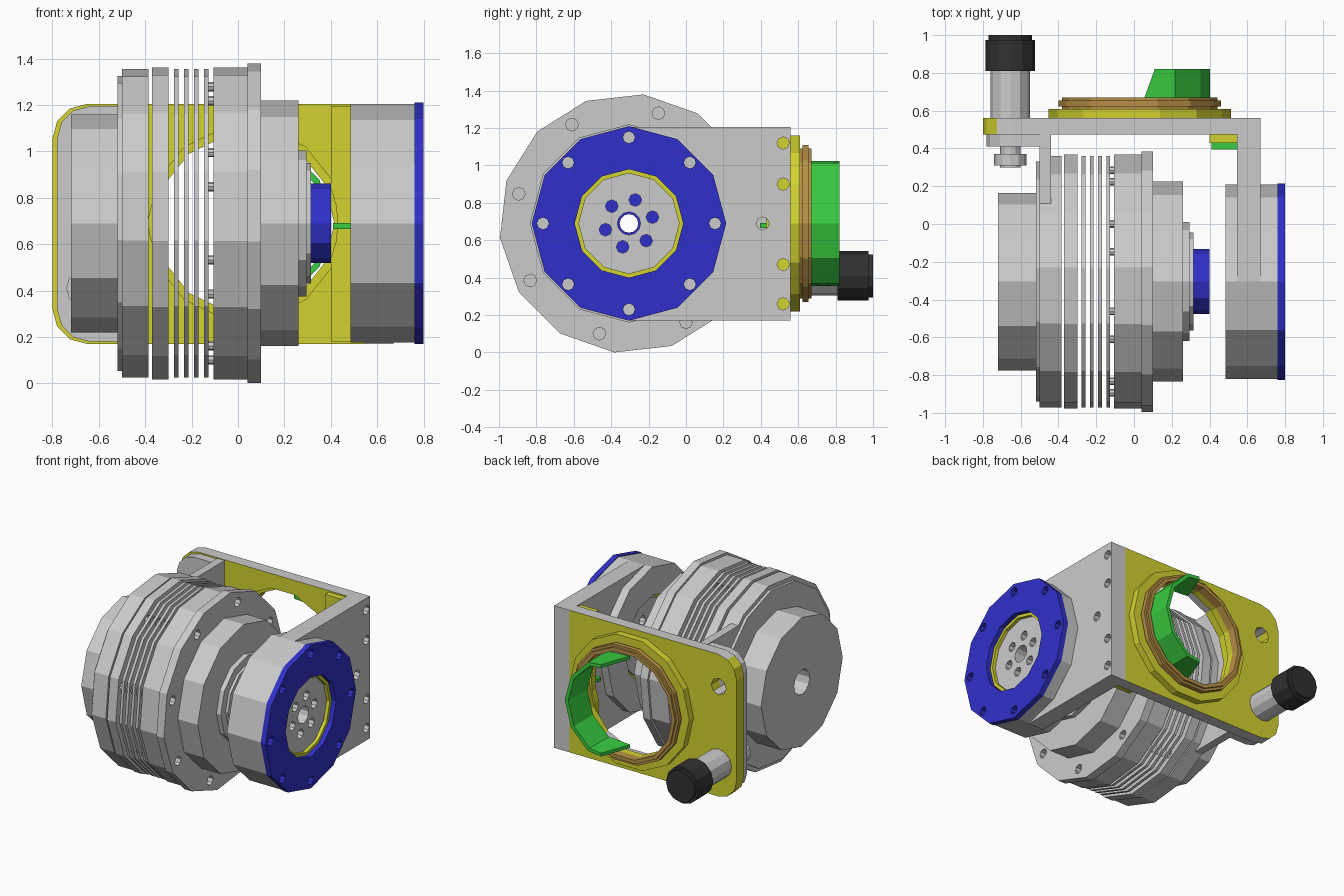
import bpy, bmesh
from math import sin, cos, radians, pi
from mathutils import Matrix

if "Cube" in bpy.data.objects:
    bpy.data.objects.remove(bpy.data.objects["Cube"])

CY, CZ = -0.305, 0.69          # main axis, running along x
YELLOW, BLUE, GREEN = (0.65, 0.65, 0.03, 1), (0.03, 0.03, 0.6, 1), (0.04, 0.6, 0.05, 1)
BROWN, BLACK, WHITE = (0.48, 0.28, 0.06, 1), (0.03, 0.03, 0.03, 1), (0.88, 0.88, 0.86, 1)
mats = {}


def material(color):
    if color not in mats:
        mats[color] = bpy.data.materials.new("paint_%d" % len(mats))
        mats[color].diffuse_color = color
    return mats[color]


def arc(u, v, r, a0, a1, n):
    return [(u + r * cos(radians(a0 + (a1 - a0) * i / n)),
             v + r * sin(radians(a0 + (a1 - a0) * i / n))) for i in range(n + 1)]


def ngon(u, v, r, n=12, phase=0.0):
    return arc(u, v, r, phase, phase + 360, n)[:-1]


def rect(u0, u1, v0, v1):
    return [(u0, v0), (u1, v0), (u1, v1), (u0, v1)]


def bolt_circle(u, v, r, n, phase, hole):
    return [ngon(x, y, hole, 8) for x, y in ngon(u, v, r, n, phase)]


def plate(name, axis, a, b, loops, color=None):
    """Extrude loops (outline plus holes) from a to b; x plates use (y, z), y plates (x, z)."""
    cu = bpy.data.curves.new(name, 'CURVE')
    cu.dimensions, cu.fill_mode, cu.extrude = '2D', 'BOTH', (b - a) / 2
    for pts in loops:
        s = cu.splines.new('POLY')
        s.points.add(len(pts) - 1)
        for p, (u, v) in zip(s.points, pts):
            p.co = (u, v, 0, 1)
        s.use_cyclic_u = True
    tmp = bpy.data.objects.new(name + "_tmp", cu)
    bpy.context.collection.objects.link(tmp)
    dg = bpy.context.evaluated_depsgraph_get()
    me = bpy.data.meshes.new_from_object(tmp.evaluated_get(dg))
    bpy.data.objects.remove(tmp)
    bpy.data.curves.remove(cu)
    m = (a + b) / 2
    if axis == 'x':
        mat = Matrix(((0, 0, 1, m), (1, 0, 0, 0), (0, 1, 0, 0), (0, 0, 0, 1)))
    else:
        mat = Matrix(((1, 0, 0, 0), (0, 0, -1, m), (0, 1, 0, 0), (0, 0, 0, 1)))
    bm = bmesh.new()
    bm.from_mesh(me)
    bmesh.ops.transform(bm, matrix=mat, verts=bm.verts)
    bmesh.ops.remove_doubles(bm, verts=bm.verts, dist=1e-4)
    bmesh.ops.recalc_face_normals(bm, faces=bm.faces)
    for f in bm.faces:
        f.smooth = False
    bm.to_mesh(me)
    bm.free()
    me.name = name
    me.materials.clear()
    if color:
        me.materials.append(material(color))
    ob = bpy.data.objects.new(name, me)
    bpy.context.collection.objects.link(ob)
    return ob


def disc(name, a, b, r, bore, n=12, phase=0.0, color=None, holes=()):
    return plate(name, 'x', a, b, [ngon(CY, CZ, r, n, phase), ngon(CY, CZ, bore, 12)] + list(holes), color)


# Stack of discs on the left
Q = 6.43
bolts = bolt_circle(CY, CZ, 0.61, 8, 30, 0.034)
disc("end_cap", -0.72, -0.52, 0.47, 0.09)
disc("rear_step", -0.52, -0.50, 0.64, 0.09, 14, Q)
disc("rear_disc", -0.50, -0.385, 0.67, 0.09, 14, Q)
disc("thick_fin", -0.37, -0.30, 0.677, 0.45, 14, Q, holes=bolts)
for i in range(4):
    x = -0.277 + 0.0435 * i
    disc("thin_fin_%d" % i, x, x + 0.02, 0.67, 0.45, 14, Q, holes=bolts)
disc("body_disc", -0.105, 0.04, 0.677, 0.30, 14, Q)
disc("flange", 0.04, 0.10, 0.694, 0.30, 14, Q, holes=bolts)
disc("front_disc", 0.10, 0.26, 0.53, 0.10)
disc("front_step", 0.26, 0.295, 0.315, 0.10)
disc("hub_collar", 0.295, 0.315, 0.26, 0.08)
disc("hub", 0.315, 0.40, 0.172, 0.05, color=BLUE)
for i, (y, z) in enumerate(ngon(CY, CZ, 0.61, 8, 30)):
    plate("fin_pin_%d" % i, 'x', -0.127, -0.105, [ngon(y, z, 0.02, 8)])

# Bearing housing on the right
disc("bearing_housing", 0.485, 0.76, 0.515, 0.31)
disc("cover_ring", 0.76, 0.80, 0.52, 0.29, color=BLUE,
     holes=bolt_circle(CY, CZ, 0.46, 8, 0, 0.032))
disc("bearing_seal", 0.56, 0.765, 0.312, 0.268, color=YELLOW)
disc("bearing_disc", 0.54, 0.74, 0.27, 0.062,
     holes=bolt_circle(CY, CZ, 0.13, 6, 15, 0.034))

# Arm holding the bearing housing, with its bolt holes
outline = [(CY, 0.17), (0.56, 0.17), (0.56, 1.205), (CY, 1.205)] + arc(CY, CZ, 0.315, 90, -90, 8)
plate("right_arm", 'x', 0.545, 0.67, [outline, ngon(0.41, CZ, 0.035, 8)]
      + [ngon(0.52, z, 0.033, 8) for z in (0.26, 0.47, 0.90, 1.12)])

# Mounting plate with a round opening; its long edges stay grey
HX, SX, SZ = 0.03, -0.655, 0.41
KNOB, SPARE = ngon(SX, SZ, 0.06, 8), ngon(SX, 0.97, 0.06, 8)


def rounded(x0, x1, z0, z1, r):
    return ([(x1, z0), (x1, z1)] + arc(x0 + r, z1 - r, r, 90, 180, 3)
            + arc(x0 + r, z0 + r, r, 180, 270, 3))


base = plate("mounting_plate", 'y', 0.475, 0.56,
             [rounded(-0.80, 0.545, 0.17, 1.205, 0.15), ngon(HX, CZ, 0.42, 14), KNOB, SPARE], YELLOW)
base.data.materials.append(bpy.data.materials.new("plain_grey"))
base.data.materials[1].diffuse_color = (0.6, 0.6, 0.6, 1)
for p in base.data.polygons:
    if abs(p.normal.z) > 0.9:
        p.material_index = 1

# Left arm and its pad
plate("left_pad", 'y', 0.41, 0.475, [rounded(-0.78, -0.44, 0.18, 1.195, 0.14), KNOB, SPARE])
plate("left_arm", 'x', -0.50, -0.44, [rect(0.1, 0.475, 0.18, 1.2)])

# Window rings on the plate
opening = ngon(HX, CZ, 0.385, 14)
plate("window_base", 'y', 0.56, 0.61, [ngon(HX, CZ, 0.483, 14), opening], YELLOW)
for name, a, b, r in (("lower", 0.61, 0.622, 0.412), ("middle", 0.622, 0.655, 0.43), ("upper", 0.655, 0.67, 0.412)):
    plate("window_ring_" + name, 'y', a, b, [ngon(HX, CZ, r, 14), opening], BROWN)

# Curved shield with slanted ends
shield = plate("shield", 'y', 0.60, 0.82,
               [arc(HX, CZ, 0.372, -90, 90, 6) + arc(HX, CZ, 0.345, 90, -90, 6)], GREEN)
for v in shield.data.vertices:
    if v.co.x < HX + 0.02:
        v.co.x += 0.08 if v.co.y > 0.7 else 0.0
        v.co.z = CZ + (v.co.z - CZ) * 0.9

# Sensor strip on the inner face
strip = [(0.545, 0.18), (0.545, 1.195), (0.40, 1.195)] + arc(HX, CZ, 0.40, 22, -22, 4) + [(0.40, 0.18)]
plate("sensor_strip", 'y', 0.43, 0.475, [strip], YELLOW)
plate("sensor_pin", 'y', 0.395, 0.43, [rect(0.41, 0.56, 0.665, 0.692)], GREEN)

# Knob on a post, with stem and nut
for name, a, b, r, c in (("knob_stem", 0.30, 0.57, 0.055, WHITE), ("knob_nut", 0.31, 0.37, 0.085, WHITE),
                         ("knob_post", 0.56, 0.81, 0.105, WHITE), ("knob_cap", 0.81, 0.975, 0.132, BLACK),
                         ("knob_top", 0.975, 1.0, 0.115, BLACK)):
    plate(name, 'y', a, b, [ngon(SX, SZ, r, 12)], c)

for m in bpy.data.materials:
    if m.users and not m.is_grease_pencil:
        m.use_nodes = True
        m.node_tree.nodes["Principled BSDF"].inputs["Base Color"].default_value = m.diffuse_color
